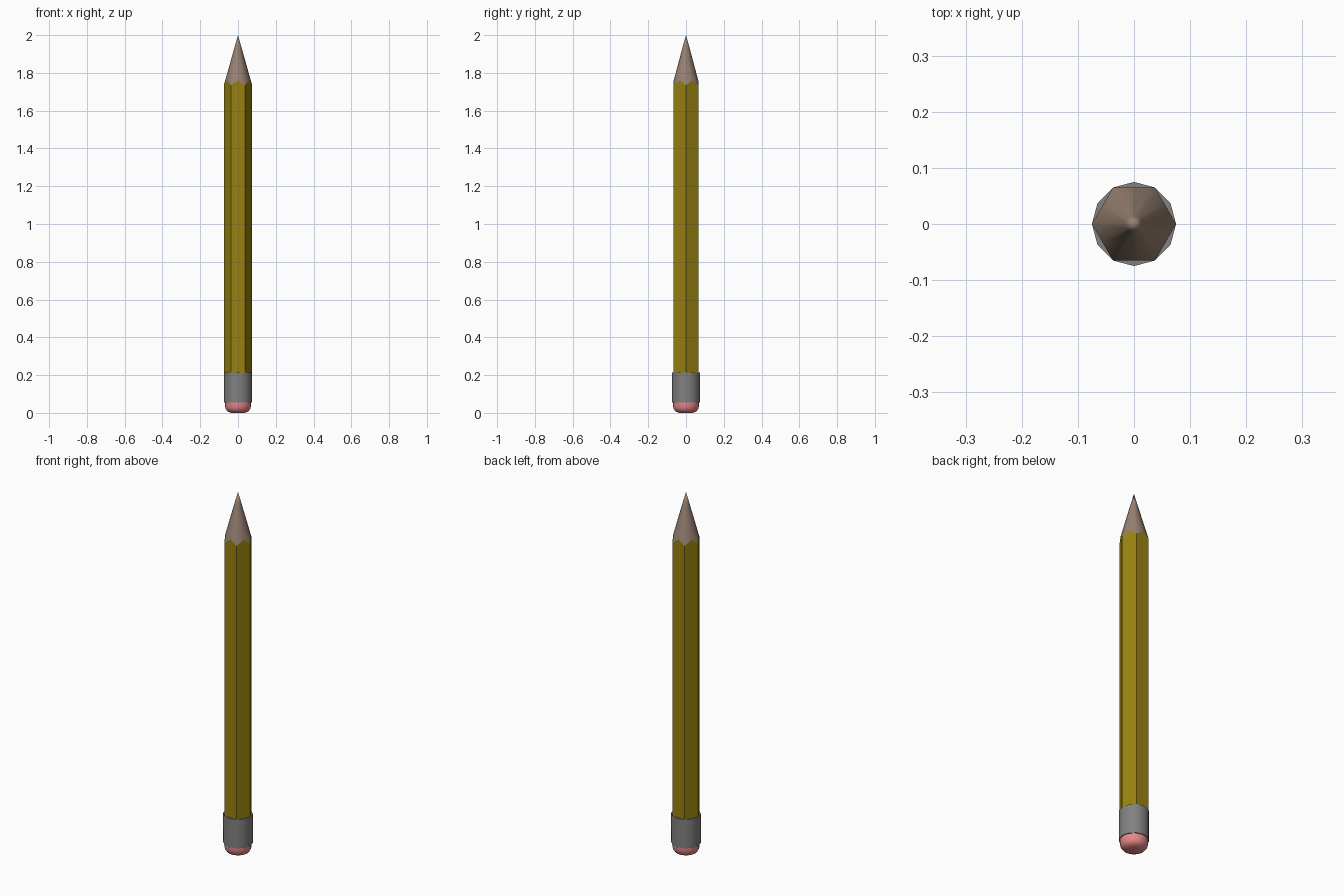
import bpy
import bmesh
import math

cube = bpy.data.objects.get("Cube")
if cube:
    bpy.data.objects.remove(cube, do_unlink=True)

R = 0.075                              # corner radius of the hexagonal barrel
FLAT = R * math.cos(math.pi / 6)       # radius at the middle of each flat
LOW, HIGH, TIP = 1.735, 1.76, 2.0      # scalloped edge heights and the point


def material(name, rgb):
    m = bpy.data.materials.new(name)
    m.use_nodes = True
    m.diffuse_color = (*rgb, 1)
    m.node_tree.nodes["Principled BSDF"].inputs["Base Color"].default_value = (*rgb, 1)
    return m


def circle(r, z, sides=12):
    return [(r * math.cos(math.tau * i / sides), r * math.sin(math.tau * i / sides), z)
            for i in range(sides)]


def scallop():
    # Low at the corners, high on the flats
    ring = []
    for i in range(12):
        r, z = (FLAT, HIGH) if i % 2 else (R, LOW)
        a = math.tau * i / 12
        ring.append((r * math.cos(a), r * math.sin(a), z))
    return ring


def loft(name, rings, mat, cap_bottom=False, cap_top=False, apex=None, angle=None):
    bm = bmesh.new()
    loops = [[bm.verts.new(p) for p in ring] for ring in rings]
    n = len(loops[0])
    for a, b in zip(loops, loops[1:]):
        for i in range(n):
            j = (i + 1) % n
            bm.faces.new((a[i], a[j], b[j], b[i]))
    if cap_bottom:
        bm.faces.new(loops[0][::-1])
    if cap_top:
        bm.faces.new(loops[-1])
    if apex:
        top = bm.verts.new(apex)
        for i in range(n):
            bm.faces.new((loops[-1][i], loops[-1][(i + 1) % n], top))
    mesh = bpy.data.meshes.new(name)
    bm.to_mesh(mesh)
    bm.free()
    mesh.materials.append(mat)
    obj = bpy.data.objects.new(name, mesh)
    bpy.context.collection.objects.link(obj)
    if angle:
        bpy.ops.object.select_all(action="DESELECT")
        obj.select_set(True)
        bpy.context.view_layer.objects.active = obj
        bpy.ops.object.shade_smooth_by_angle(angle=math.radians(angle))
    return obj


yellow = material("yellow paint", (0.31, 0.22, 0.005))
wood = material("brown wood", (0.31, 0.22, 0.165))
metal = material("grey metal", (0.22, 0.22, 0.22))
pink = material("pink rubber", (0.80, 0.25, 0.25))

# Hexagonal barrel, with a midline on each flat to carry the scalloped edge
barrel_base = [(x, y, 0.2) for x, y, z in scallop()]
loft("barrel", [barrel_base, scallop()], yellow, cap_bottom=True)

# Sharpened cone
loft("sharpened_tip", [scallop(), circle(0.015, 1.947)], wood,
     apex=(0, 0, TIP), angle=60)

# Ferrule
loft("ferrule", [circle(R, 0.055), circle(R, 0.215)], metal,
     cap_bottom=True, cap_top=True, angle=40)

# Rounded eraser
profile = [(0.036, 0.0), (0.056, 0.008), (0.066, 0.022), (0.069, 0.04), (0.069, 0.06)]
loft("eraser", [circle(r, z, 24) for r, z in profile], pink,
     cap_bottom=True, cap_top=True, angle=50)
